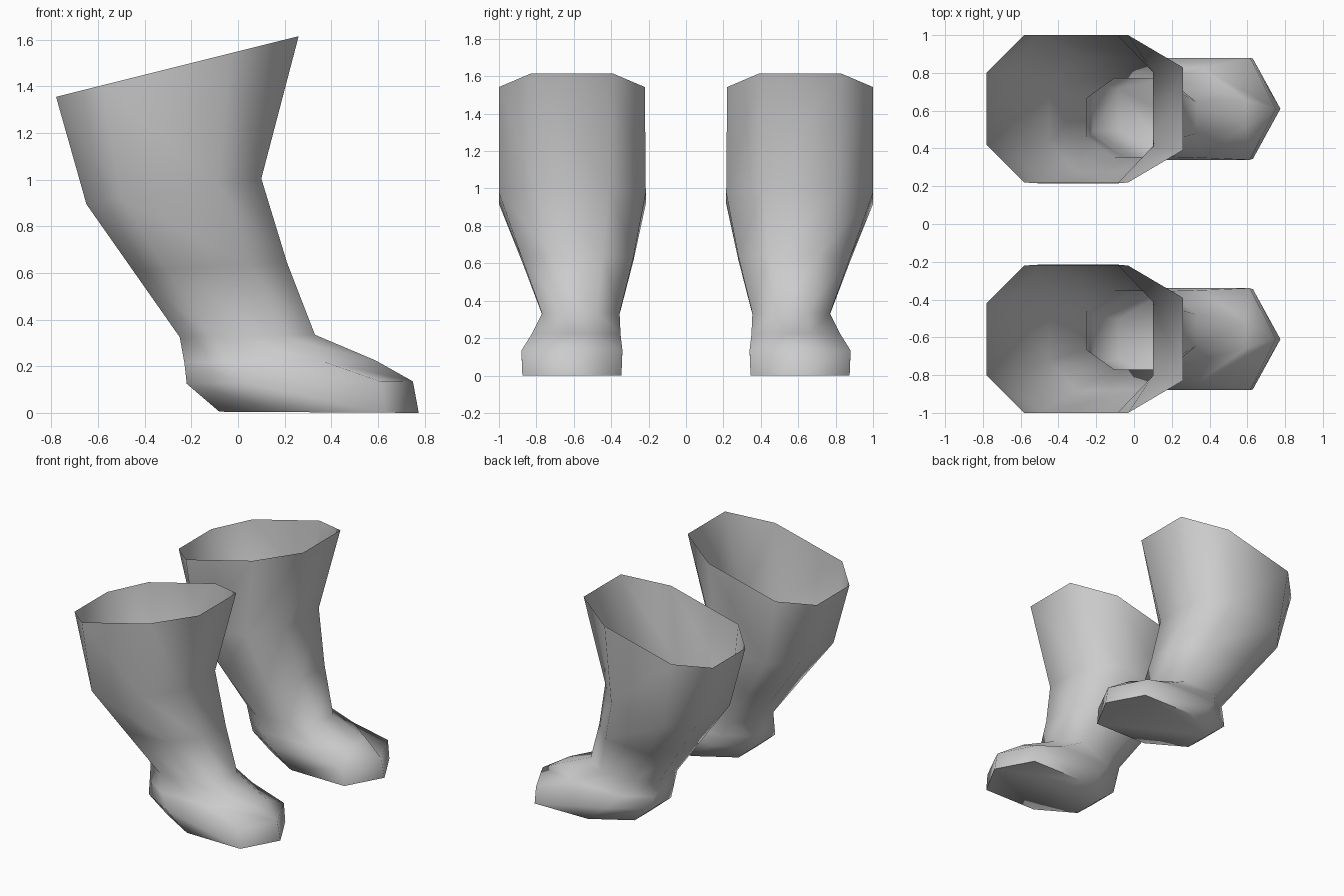
import bpy, bmesh, math

if "Cube" in bpy.data.objects:
    bpy.data.objects.remove(bpy.data.objects["Cube"])

# Octagonal rings from cuff to sole:
# back x, back z, front x, front z, y min, y max,
# back corner cut, front corner cut, back end width, front end width (fractions)
RINGS = [
    (-0.78, 1.36, 0.26, 1.62, 0.22, 1.00, 0.19, 0.28, 0.49, 0.56),
    (-0.65, 0.90, 0.10, 1.01, 0.215, 1.00, 0.20, 0.25, 0.49, 0.50),
    (-0.45, 0.615, 0.21, 0.65, 0.28, 0.88, 0.22, 0.25, 0.48, 0.45),
    (-0.25, 0.33, 0.33, 0.34, 0.355, 0.77, 0.25, 0.28, 0.50, 0.40),
    (-0.23, 0.22, 0.59, 0.23, 0.35, 0.825, 0.22, 0.28, 0.50, 0.30),
    (-0.22, 0.13, 0.75, 0.14, 0.34, 0.88, 0.26, 0.14, 0.45, 0.0),
    (-0.08, 0.01, 0.775, 0.005, 0.345, 0.875, 0.32, 0.17, 0.40, 0.0),
]


def ring_points(xb, zb, xf, zf, y0, y1, cb, cf, wb, wf):
    ym, h = (y0 + y1) / 2, (y1 - y0) / 2
    flat = [(0, ym - h * wb), (0, ym + h * wb), (cb, y1), (1 - cf, y1),
            (1, ym + h * wf), (1, ym - h * wf), (1 - cf, y0), (cb, y0)]
    return [(xb + (xf - xb) * t, y, zb + (zf - zb) * t) for t, y in flat]


# Boot shell: open cuff, closed sole
bm = bmesh.new()
loops = [[bm.verts.new(p) for p in ring_points(*r)] for r in RINGS]
for a, b in zip(loops, loops[1:]):
    for i in range(8):
        j = (i + 1) % 8
        bm.faces.new((a[i], a[j], b[j], b[i]))
bm.faces.new(loops[-1])
bmesh.ops.remove_doubles(bm, verts=bm.verts, dist=0.001)
bmesh.ops.recalc_face_normals(bm, faces=bm.faces)
low = min(v.co.z for v in bm.verts)
for v in bm.verts:
    v.co.z -= low

mesh = bpy.data.meshes.new("boots")
bm.to_mesh(mesh)
bm.free()
boots = bpy.data.objects.new("boots", mesh)
bpy.context.collection.objects.link(boots)
bpy.context.view_layer.objects.active = boots
boots.select_set(True)
bpy.ops.object.shade_smooth_by_angle(angle=math.radians(75))

# Second boot of the pair
mirror = boots.modifiers.new("pair", 'MIRROR')
mirror.use_axis = (False, True, False)
mirror.use_mirror_merge = False
